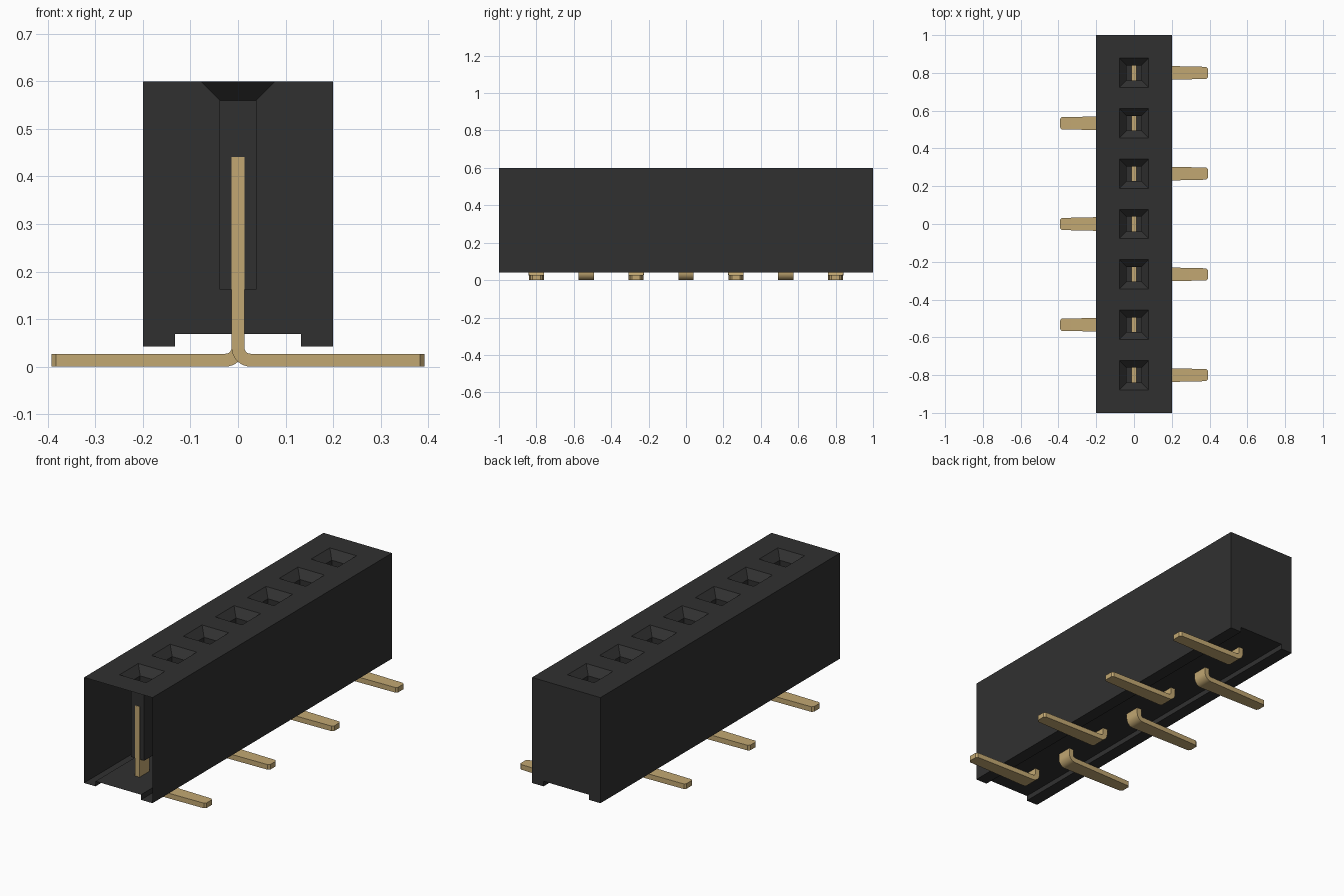
import bpy, bmesh, math

if "Cube" in bpy.data.objects:
    bpy.data.objects.remove(bpy.data.objects["Cube"])


def material(name, rgb):
    m = bpy.data.materials.new(name)
    m.use_nodes = True
    m.diffuse_color = (*rgb, 1)
    bsdf = next(n for n in m.node_tree.nodes if n.type == 'BSDF_PRINCIPLED')
    bsdf.inputs["Base Color"].default_value = (*rgb, 1)
    return m


BLACK = material("black plastic", (0.03, 0.03, 0.03))
GOLD = material("gold metal", (0.54, 0.39, 0.17))

PITCH = 4 / 15
PIN_Y = [(i - 3) * PITCH for i in range(7)]


def make_object(name, bm, mat):
    mesh = bpy.data.meshes.new(name)
    bm.to_mesh(mesh)
    bm.free()
    mesh.materials.append(mat)
    obj = bpy.data.objects.new(name, mesh)
    bpy.context.collection.objects.link(obj)
    return obj


# Housing: thin shell, open at the front, with a channel along the underside
def build_housing():
    bm = bmesh.new()
    W, TOP, FOOT, CH_X, CH_Z = 0.2, 0.6, 0.042, 0.133, 0.069
    FUNNEL, POCKET = 0.078, 0.039

    def face(pts):
        bm.faces.new([bm.verts.new(p) for p in pts])

    # Walls, feet and channel; the last profile edge is the perforated top
    prof = [(-W, TOP), (-W, FOOT), (-CH_X, FOOT), (-CH_X, CH_Z),
            (CH_X, CH_Z), (CH_X, FOOT), (W, FOOT), (W, TOP)]
    for (px, pz), (qx, qz) in zip(prof, prof[1:]):
        face([(px, 1, pz), (qx, 1, qz), (qx, -1, qz), (px, -1, pz)])
    face([(x, 1, z) for x, z in reversed(prof)])

    # Top sheet: a grid with the socket cells left out
    xs = [-W, -FUNNEL, FUNNEL, W]
    ys = [-1] + [y + s * FUNNEL for y in PIN_Y for s in (-1, 1)] + [1]
    for i in range(3):
        for j in range(len(ys) - 1):
            if not (i == 1 and j % 2 == 1):
                x0, x1, y0, y1 = xs[i], xs[i + 1], ys[j], ys[j + 1]
                face([(x0, y0, TOP), (x1, y0, TOP), (x1, y1, TOP), (x0, y1, TOP)])

    # Sockets: funnel, straight pocket and floor
    def ring(y, h, z):
        return [(-h, y - h, z), (h, y - h, z), (h, y + h, z), (-h, y + h, z)]

    for y in PIN_Y:
        rings = [ring(y, FUNNEL, TOP), ring(y, POCKET, 0.56), ring(y, POCKET, 0.162)]
        for up, low in zip(rings, rings[1:]):
            for i in range(4):
                j = (i + 1) % 4
                face([up[i], up[j], low[j], low[i]])
        face(rings[-1])
    bmesh.ops.remove_doubles(bm, verts=bm.verts, dist=1e-5)
    return make_object("housing", bm, BLACK)


# Pin: flat strip rising into the socket, bent at the foot, with a tapered leg
def build_pin(name, side, y):
    bm = bmesh.new()
    T = 0.0135                      # half thickness
    R_IN, R_OUT = 0.013, 0.04       # bend radii
    cx, cz = T + R_IN, R_OUT        # bend centre
    secs = [((-T, 0.441), (T, 0.441), 0.041)]
    steps = 8
    for k in range(steps + 1):
        a = math.pi + k / steps * math.pi / 2
        c, s = math.cos(a), math.sin(a)
        secs.append(((cx + R_OUT * c, cz + R_OUT * s),
                     (cx + R_IN * c, cz + R_IN * s), 0.041 - 0.001 * k / steps))
    for x, w in ((0.383, 0.032), (0.392, 0.022)):
        secs.append(((x, 0), (x, 2 * T), w))

    rings = []
    for (ox, oz), (ix, iz), w in secs:
        rings.append([bm.verts.new((side * px, py, pz)) for px, py, pz in
                      ((ox, -w, oz), (ix, -w, iz), (ix, w, iz), (ox, w, oz))])
    for a, b in zip(rings, rings[1:]):
        for i in range(4):
            j = (i + 1) % 4
            bm.faces.new((a[i], a[j], b[j], b[i]))
    bm.faces.new(rings[0])
    bm.faces.new(rings[-1])
    bmesh.ops.recalc_face_normals(bm, faces=bm.faces)
    obj = make_object(name, bm, GOLD)
    obj.location.y = y
    return obj


build_housing()
pins = [build_pin(f"pin_{i + 1}", 1 if i % 2 == 0 else -1, y)
        for i, y in enumerate(PIN_Y)]

# Smooth bends, sharp edges
bpy.ops.object.select_all(action='DESELECT')
for p in pins:
    p.select_set(True)
bpy.context.view_layer.objects.active = pins[0]
bpy.ops.object.shade_smooth_by_angle(angle=math.radians(25))
